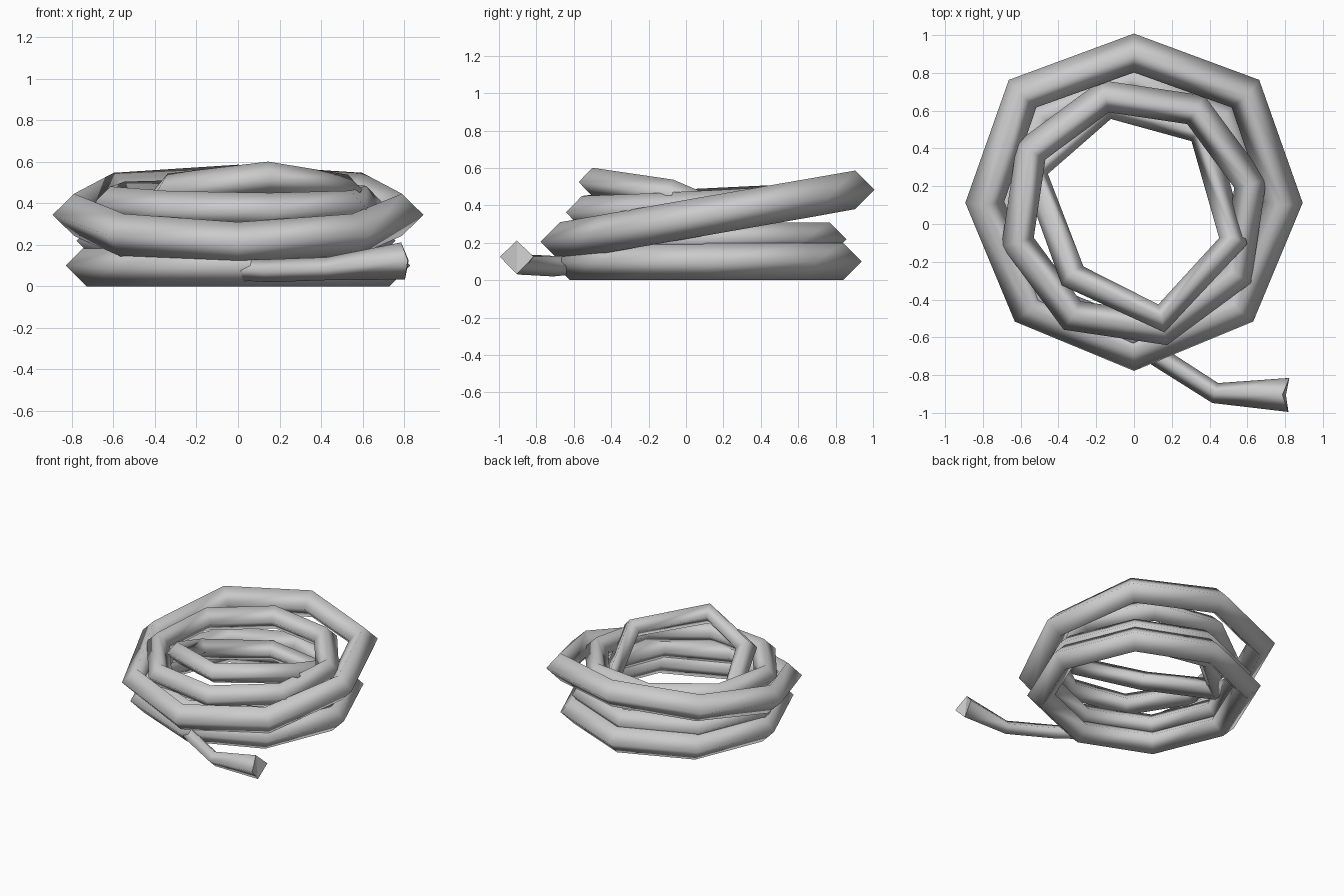
import bpy, bmesh
from math import sin, cos, radians
from mathutils import Vector

if "Cube" in bpy.data.objects:
    bpy.data.objects.remove(bpy.data.objects["Cube"])

UP = Vector((0, 0, 1))


def tube(name, path, radii, closed=True):
    """Sweep a four-sided diamond section along a path."""
    pts = [Vector(p) for p in path]
    n = len(pts)
    bm = bmesh.new()
    rings = []
    for i, p in enumerate(pts):
        if closed:
            a, b = pts[i - 1], pts[(i + 1) % n]
        else:
            a, b = pts[max(i - 1, 0)], pts[min(i + 1, n - 1)]
        t = (b - a).normalized()
        side = t.cross(UP).normalized()
        top = side.cross(t)
        r = radii[i] if isinstance(radii, (list, tuple)) else radii
        rings.append([bm.verts.new(p + d * r) for d in (side, top, -side, -top)])
    for i in range(n if closed else n - 1):
        a, b = rings[i], rings[(i + 1) % n]
        for k in range(4):
            m = (k + 1) % 4
            bm.faces.new((a[k], a[m], b[m], b[k])).smooth = True
    if not closed:
        # notched tip: the side corners reach past the top and bottom ones
        end = rings[-1]
        for v in (end[1], end[3]):
            v.co -= t * 0.025
        bm.faces.new(rings[0])
        bm.faces.new((end[0], end[1], end[3]))
        bm.faces.new((end[1], end[2], end[3]))
    bmesh.ops.recalc_face_normals(bm, faces=bm.faces)
    me = bpy.data.meshes.new(name)
    bm.to_mesh(me)
    bm.free()
    ob = bpy.data.objects.new(name, me)
    bpy.context.collection.objects.link(ob)
    return ob


def octagon(radius, cx, cy, z, start=0, slope_x=0.0, slope_y=0.0):
    """Eight path points, optionally tilted by a slope along x and y."""
    out = []
    for i in range(8):
        a = radians(start + 45 * i)
        x, y = radius * cos(a), radius * sin(a)
        out.append((cx + x, cy + y, z + slope_x * x + slope_y * y))
    return out


# stacked coils, from the ground up
tube("bottom_coil", octagon(0.73, 0, 0.11, 0.10), 0.10)
tube("second_coil", octagon(0.68, -0.01, 0.09, 0.22), 0.088)
outer = octagon(0.79, 0, 0.115, 0.345, slope_y=0.175)
for i, s in ((1, 1), (3, -1)):  # back corners bulge out slightly
    outer[i] = (0.59 * s, 0.69, 0.445)
tube("tilted_outer_coil", outer, 0.103)
tube("inner_coil", octagon(0.635, 0, 0.06, 0.395, start=14, slope_x=-0.01, slope_y=0.05), 0.088)

# small top coil, raised at the front and sunk at the back
tube("top_coil", [(0.145, -0.50, 0.525), (0.525, -0.09, 0.465), (0.36, 0.49, 0.22),
                  (-0.14, 0.63, 0.19), (-0.53, 0.28, 0.23), (-0.325, -0.275, 0.47)], 0.076)

# loose rope end, flared at the tip
tube("loose_end", [(-0.02, -0.61, 0.08), (0.14, -0.71, 0.075),
                   (0.43, -0.895, 0.085), (0.82, -0.905, 0.125)],
     [0.05, 0.055, 0.055, 0.09], closed=False)
